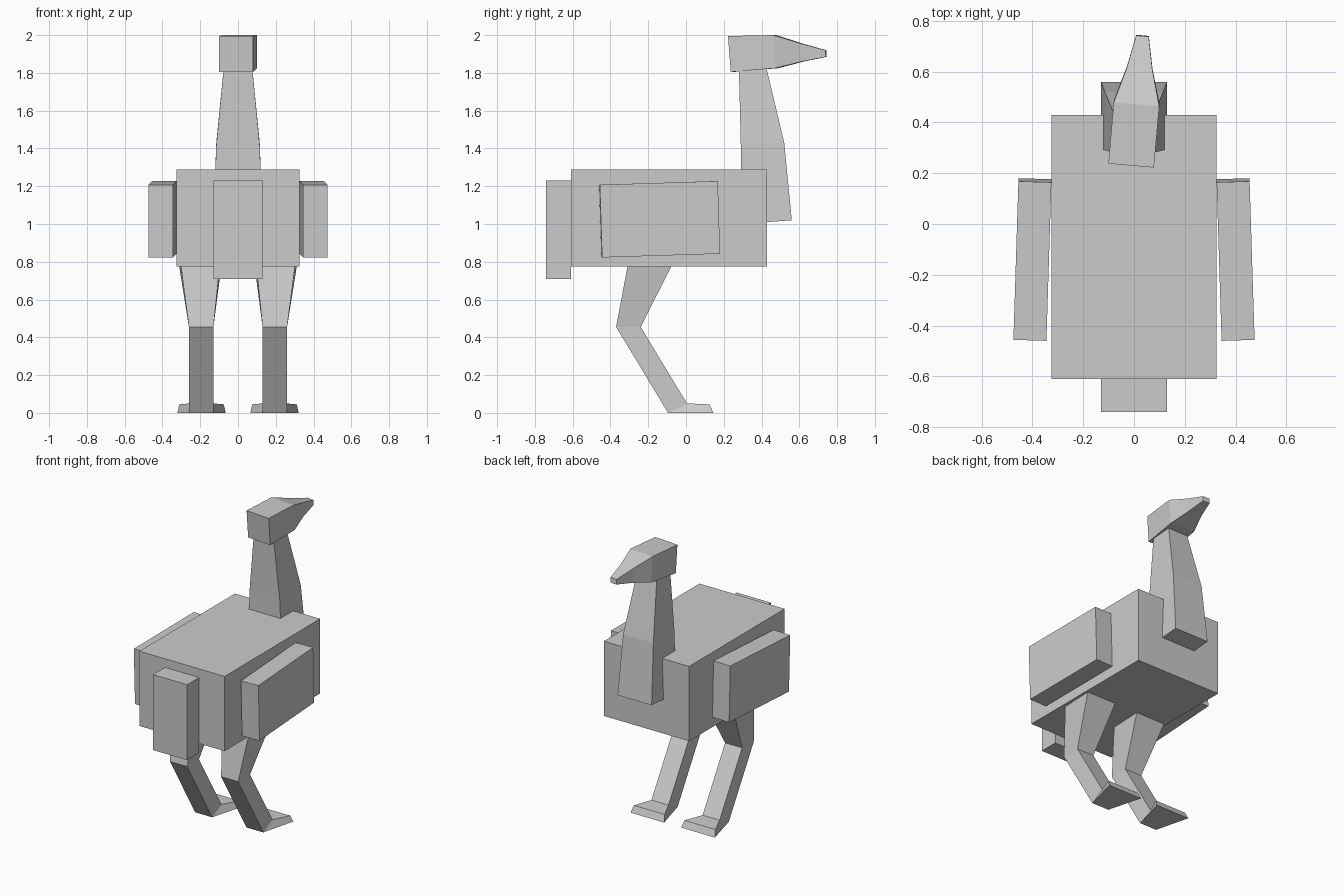
import bpy, bmesh, math
from mathutils import Matrix, Vector

cube = bpy.data.objects.get("Cube")
if cube:
    bpy.data.objects.remove(cube, do_unlink=True)

grey = bpy.data.materials.new("plain grey")
grey.use_nodes = True
grey.diffuse_color = (0.6, 0.6, 0.6, 1)
grey.node_tree.nodes["Principled BSDF"].inputs["Base Color"].default_value = (0.6, 0.6, 0.6, 1)


def finish(name, bm):
    bmesh.ops.recalc_face_normals(bm, faces=bm.faces)
    mesh = bpy.data.meshes.new(name)
    bm.to_mesh(mesh)
    bm.free()
    mesh.materials.append(grey)
    ob = bpy.data.objects.new(name, mesh)
    bpy.context.collection.objects.link(ob)
    return ob


def box(name, centre, size, turn=(0, 0, 0)):
    bm = bmesh.new()
    bmesh.ops.create_cube(bm, size=1, matrix=Matrix.Diagonal((*size, 1)))
    ob = finish(name, bm)
    ob.location, ob.rotation_euler = centre, turn
    return ob


def loft(name, sections, side=1):
    """Each section: (y, z) and half width of its first edge, then of its second."""
    bm = bmesh.new()
    rings = []
    for cx, (ya, za, wa), (yb, zb, wb) in sections:
        corners = ((cx - wa, ya, za), (cx + wa, ya, za), (cx + wb, yb, zb), (cx - wb, yb, zb))
        rings.append([bm.verts.new((side * x, y, z)) for x, y, z in corners])
    for a, b in zip(rings, rings[1:]):
        for i in range(4):
            j = (i + 1) % 4
            bm.faces.new((a[i], a[j], b[j], b[i]))
    bm.faces.new(rings[0])
    bm.faces.new(rings[-1])
    return finish(name, bm)


# Trunk and tail
box("body", (0, -0.09, 1.032), (0.65, 1.04, 0.515))
box("tail", (0, -0.675, 0.97), (0.26, 0.13, 0.52))

# Neck, tapering upward
loft("neck", [
    (0, (0.295, 1.0, 0.13), (0.56, 1.02, 0.13)),
    (0, (0.29, 1.42, 0.115), (0.52, 1.43, 0.115)),
    (0, (0.28, 1.83, 0.075), (0.425, 1.83, 0.075)),
])

# Head with beak, turned slightly to one side
head = loft("head", [
    (0, (0.0, 1.805, 0.09), (-0.015, 1.995, 0.09)),
    (0, (0.237, 1.825, 0.09), (0.227, 2.0, 0.09)),
    (0, (0.375, 1.86, 0.05), (0.37, 1.955, 0.05)),
    (0, (0.5, 1.885, 0.025), (0.497, 1.92, 0.025)),
])
head.location = (-0.01, 0.245, 0)
head.rotation_euler.z = -math.radians(5)

# Wings and legs, one per side
for side, label in ((1, "left"), (-1, "right")):
    tilt = math.radians(1.8)
    box(label + "_wing", (side * 0.4, -0.14, 1.025), (0.13, 0.625, 0.385), (tilt, 0, side * tilt))
    loft(label + "_leg", [
        (0.2, (-0.305, 0.8, 0.105), (-0.065, 0.8, 0.115)),
        (0.195, (-0.37, 0.455, 0.065), (-0.24, 0.455, 0.065)),
        (0.195, (-0.095, 0, 0.065), (0.005, 0.05, 0.065)),
        (0.193, (0.145, 0, 0.128), (0.125, 0.045, 0.118)),
    ], side)
